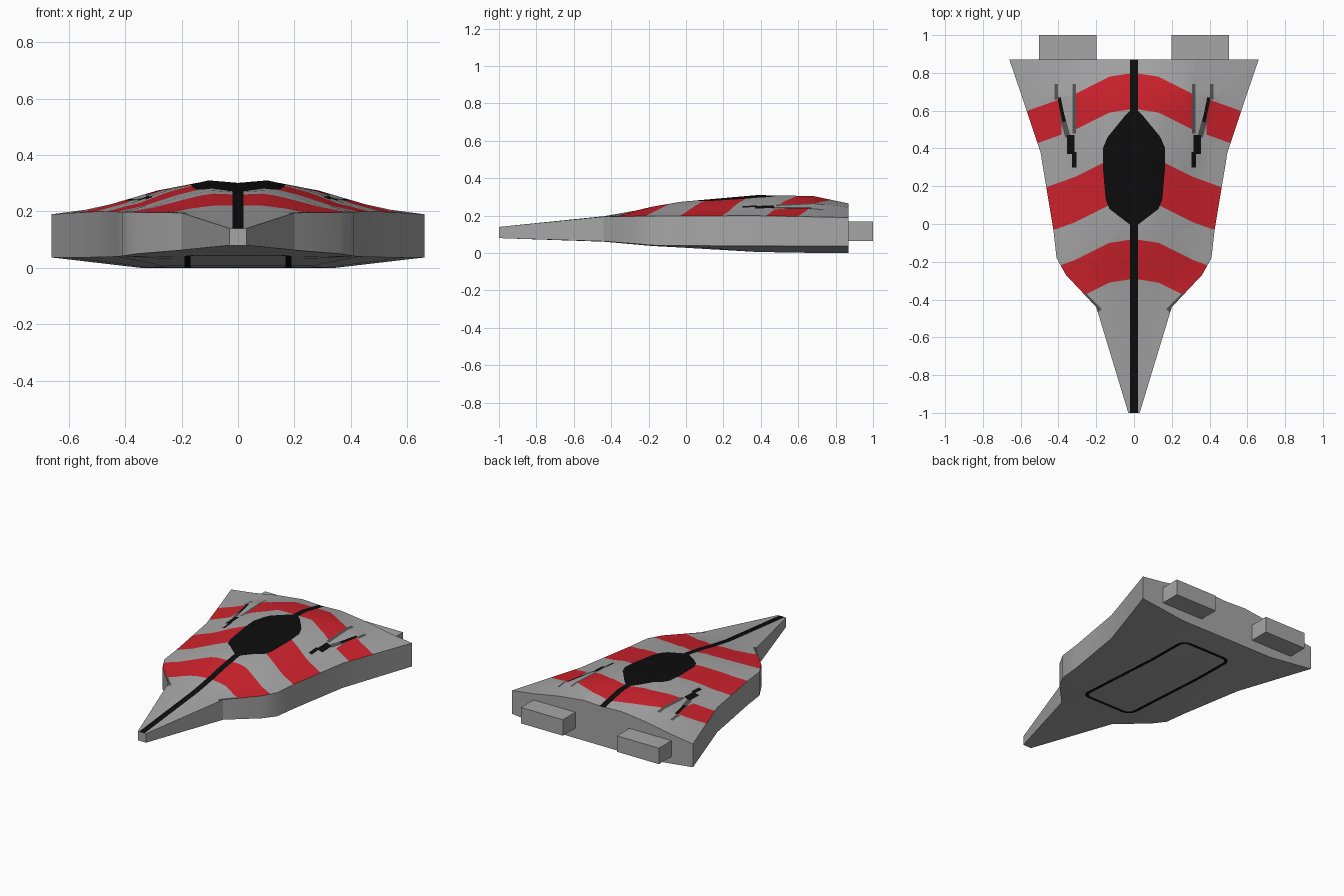
import bpy, bmesh, math
from mathutils import Vector

if "Cube" in bpy.data.objects:
    bpy.data.objects.remove(bpy.data.objects["Cube"])


def material(name, rgb):
    m = bpy.data.materials.new(name)
    m.diffuse_color = (*rgb, 1)
    m.use_nodes = True
    m.node_tree.nodes["Principled BSDF"].inputs["Base Color"].default_value = m.diffuse_color
    return m


GREY, RED, BLACK, DARK = range(4)
MATS = [material("hull_grey", (0.38, 0.38, 0.38)),
        material("stripe_red", (0.62, 0.016, 0.026)),
        material("black", (0.004, 0.004, 0.004)),
        material("dark_grey", (0.09, 0.09, 0.09))]

# Hull stations: y, half width, edge height, hump height, wall foot, keel
STATIONS = [(-1, .03, .14, 0, .08, .08), (-.44, .2, .195, .002, .063, .061),
            (-.27, .36, .197, .03, .05, .046), (-.18, .41, .198, .05, .042, .038),
            (-.03, .427, .199, .075, .04, .03), (.38, .495, .2, .11, .038, .006),
            (.68, .595, .194, .111, .037, .001), (.87, .66, .19, .075, .037, 0)]
# Cross-section rule: share of half width, share of hump
HUMP = [(0, .92), (.21, 1), (.48, .72), (.76, .28), (1, 0)]


def section(y, w, edge, hump, foot, keel):
    top = [(u * w, y, edge + h * hump) for u, h in HUMP]
    return top + [(w, y, foot), (w * .52, y, keel), (0, y, keel)]


# Outline helpers, right half only
def rect(x0, x1, y0, y1):
    return [(x0, y0), (x1, y0), (x1, y1), (x0, y1)]


def stroke(x0, y0, x1, y1, w=.009):
    d = Vector((y1 - y0, x0 - x1)).normalized() * w
    return [(x0 - d.x, y0 - d.y), (x0 + d.x, y0 + d.y), (x1 + d.x, y1 + d.y), (x1 - d.x, y1 - d.y)]


def chevron(front, back):
    sweep = [(0, 0), (.13, .02), (.31, .11), (.7, .25)]
    return [(x, front - s) for x, s in sweep] + [(x, back - s) for x, s in reversed(sweep)]


def half_panel(inset):
    r, n = .06 - inset, 4
    arc = [(math.cos(k * math.pi / 2 / n) * r, math.sin(k * math.pi / 2 / n) * r) for k in range(n + 1)]
    near = [(.13 + c, -.21 - s) for c, s in reversed(arc)]
    far = [(.13 + c, .63 + s) for c, s in arc]
    return [(0, near[0][1])] + near + far + [(0, far[-1][1])]


CANOPY = [(0, -.02), (.13, .08), (.15, .13), (.165, .3), (.165, .4), (.14, .46), (.05, .57), (0, .62)]
# Painted areas; later ones cover earlier ones
TOP_PAINT = [(RED, chevron(-.29, -.08)), (RED, chevron(.12, .36)), (RED, chevron(.61, .8)),
             (GREY, rect(.326, .385, .4, .7)),                 # gap between stripes
             (BLACK, CANOPY), (BLACK, rect(0, .02, -1.1, .9)),  # canopy and spine
             (BLACK, rect(.305, .327, .3, .38)), (DARK, rect(.308, .326, .48, .74)),
             (DARK, stroke(.35, .46, .38, .57, .014)), (BLACK, stroke(.335, .37, .335, .47, .02)),
             (BLACK, stroke(.37, .54, .397, .67)), (DARK, rect(.402, .42, .66, .74)),
             (DARK, stroke(.18, -.46, .27, -.37, .014))]
BOTTOM_PAINT = [(BLACK, half_panel(0)), (GREY, half_panel(.022))]


def sides(poly):
    return zip(poly, poly[1:] + poly[:1])


def inside(p, poly):
    hit = False
    for (x1, y1), (x2, y2) in sides(poly):
        if (y1 > p.y) != (y2 > p.y) and p.x < (x2 - x1) * (p.y - y1) / (y2 - y1) + x1:
            hit = not hit
    return hit


def near_side(f, a, b):
    return all(min(v.co[i] for v in f.verts) <= max(a[i], b[i]) and
               max(v.co[i] for v in f.verts) >= min(a[i], b[i]) for i in range(2))


def paint(bm, areas, sign):
    """Cut the facing surface along every outline, then colour what lies inside."""
    for _, poly in areas:
        for a, b in sides(poly):
            if a[0] == 0 and b[0] == 0:
                continue
            bm.normal_update()
            geom = set()
            for f in bm.faces:
                if f.normal.z * sign > .2 and near_side(f, a, b):
                    geom.add(f)
                    geom.update(f.edges)
                    geom.update(f.verts)
            if geom:
                normal = Vector((b[1] - a[1], a[0] - b[0], 0)).normalized()
                bmesh.ops.bisect_plane(bm, geom=list(geom), dist=1e-5,
                                       plane_co=Vector((*a, 0)), plane_no=normal)
    bm.normal_update()
    for f in bm.faces:
        if f.normal.z * sign > .2:
            c = f.calc_center_median()
            for mat, poly in areas:
                if inside(c, poly):
                    f.material_index = mat


def add_object(name, bm):
    me = bpy.data.meshes.new(name)
    bm.to_mesh(me)
    bm.free()
    for m in MATS:
        me.materials.append(m)
    ob = bpy.data.objects.new(name, me)
    bpy.context.collection.objects.link(ob)
    return ob


# Hull: half loft, painted, then mirrored
bm = bmesh.new()
rings = [[bm.verts.new(p) for p in section(*s)] for s in STATIONS]
for a, b in zip(rings, rings[1:]):
    for i in range(len(a) - 1):
        bm.faces.new((a[i], a[i + 1], b[i + 1], b[i]))
bm.faces.new(rings[0][::-1])
bm.faces.new(rings[-1])
bmesh.ops.triangulate(bm, faces=bm.faces[:])
paint(bm, TOP_PAINT, 1)
paint(bm, BOTTOM_PAINT, -1)
hull = add_object("hull", bm)
mod = hull.modifiers.new("mirror", 'MIRROR')
mod.merge_threshold = 1e-4
bpy.context.view_layer.objects.active = hull
hull.select_set(True)
bpy.ops.object.modifier_apply(modifier="mirror")
bpy.ops.object.shade_smooth_by_angle(angle=math.radians(25))

# Engine blocks at the stern
for side, label in ((-1, "left"), (1, "right")):
    bm = bmesh.new()
    bmesh.ops.create_cube(bm, size=1)
    for v in bm.verts:
        v.co = (side * .35 + v.co.x * .305, .93 + v.co.y * .14, .1175 + v.co.z * .105)
    add_object("engine_" + label, bm)
